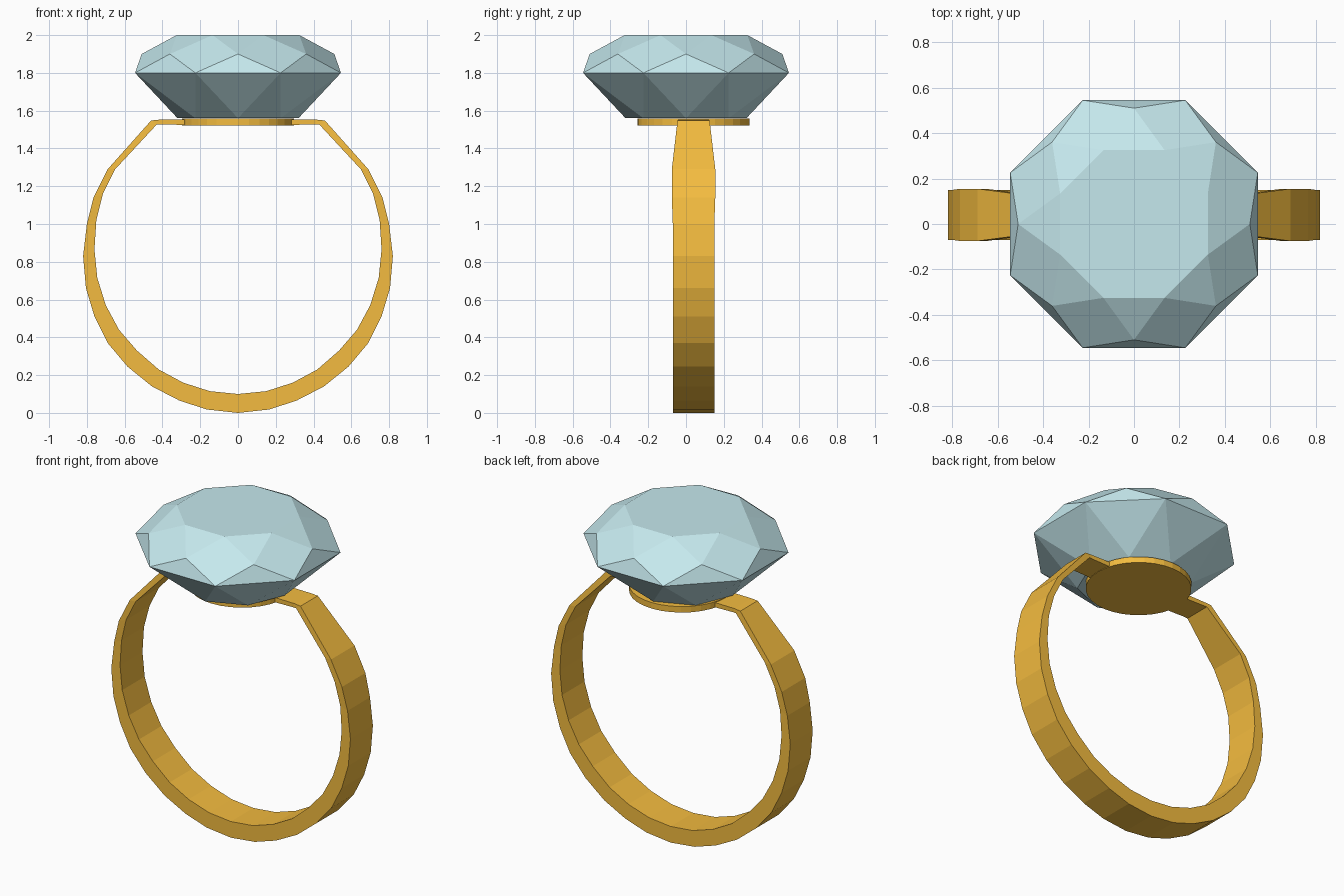
import bpy, bmesh
from math import cos, sin, radians
from mathutils import Matrix

if "Cube" in bpy.data.objects:
    bpy.data.objects.remove(bpy.data.objects["Cube"])

Y = 0.04  # band sits slightly behind the gem centre


def make_object(name, bm, color):
    bmesh.ops.recalc_face_normals(bm, faces=bm.faces)
    mesh = bpy.data.meshes.new(name)
    bm.to_mesh(mesh)
    bm.free()
    obj = bpy.data.objects.new(name, mesh)
    bpy.context.collection.objects.link(obj)
    mat = bpy.data.materials.new(name + "_material")
    mat.diffuse_color = color
    mat.use_nodes = True
    mat.node_tree.nodes["Principled BSDF"].inputs["Base Color"].default_value = mat.diffuse_color
    mesh.materials.append(mat)
    return obj


GOLD = (0.9, 0.5, 0.05, 1)
BLUE = (0.56, 0.81, 0.85, 1)

# Gem: hull of four octagon rings (radius, height, angle offset)
bm = bmesh.new()
for r, z, off in [(0.32, 1.56, 0), (0.59, 1.80, 22.5),
                  (0.51, 1.90, 0), (0.352, 2.00, 22.5)]:
    for i in range(8):
        a = radians(45 * i + off)
        bm.verts.new((r * cos(a), r * sin(a), z))
bmesh.ops.convex_hull(bm, input=bm.verts)
bmesh.ops.dissolve_limit(bm, angle_limit=radians(3), verts=bm.verts, edges=bm.edges)
make_object("gem", bm, BLUE)

# Band: right-half sections (outer x, outer z, inner x, inner z, half width)
half = [
    (0, 0, 0, 0.10, 0.11),
    (0.165, 0.018, 0.15, 0.115, 0.11),
    (0.31, 0.065, 0.29, 0.16, 0.11),
    (0.455, 0.14, 0.42, 0.23, 0.11),
    (0.585, 0.245, 0.535, 0.33, 0.11),
    (0.69, 0.37, 0.63, 0.44, 0.11),
    (0.76, 0.51, 0.70, 0.57, 0.11),
    (0.805, 0.66, 0.745, 0.715, 0.11),
    (0.82, 0.83, 0.76, 0.865, 0.11),
    (0.80, 1.00, 0.75, 1.02, 0.11),
    (0.765, 1.14, 0.715, 1.16, 0.115),
    (0.69, 1.29, 0.65, 1.29, 0.115),
    (0.46, 1.548, 0.43, 1.527, 0.085),
    (0.42, 1.552, 0.41, 1.527, 0.083),
    (0.25, 1.554, 0.25, 1.524, 0.083),
]
sections = [(-a, b, -c, d, w) for a, b, c, d, w in reversed(half[1:])] + half
bm = bmesh.new()
rings = [[bm.verts.new(p) for p in ((xo, Y - w, zo), (xo, Y + w, zo),
                                    (xi, Y + w, zi), (xi, Y - w, zi))]
         for xo, zo, xi, zi, w in sections]
for a, b in zip(rings, rings[1:]):
    for i in range(4):
        j = (i + 1) % 4
        bm.faces.new((a[i], a[j], b[j], b[i]))
bm.faces.new(rings[0])
bm.faces.new(rings[-1])
make_object("ring_band", bm, GOLD)

# Round plate under the gem
bm = bmesh.new()
bmesh.ops.create_cone(bm, cap_ends=True, segments=32, radius1=0.297, radius2=0.297,
                      depth=0.037, matrix=Matrix.Translation((0, Y, 1.5405)))
make_object("gem_plate", bm, GOLD)
